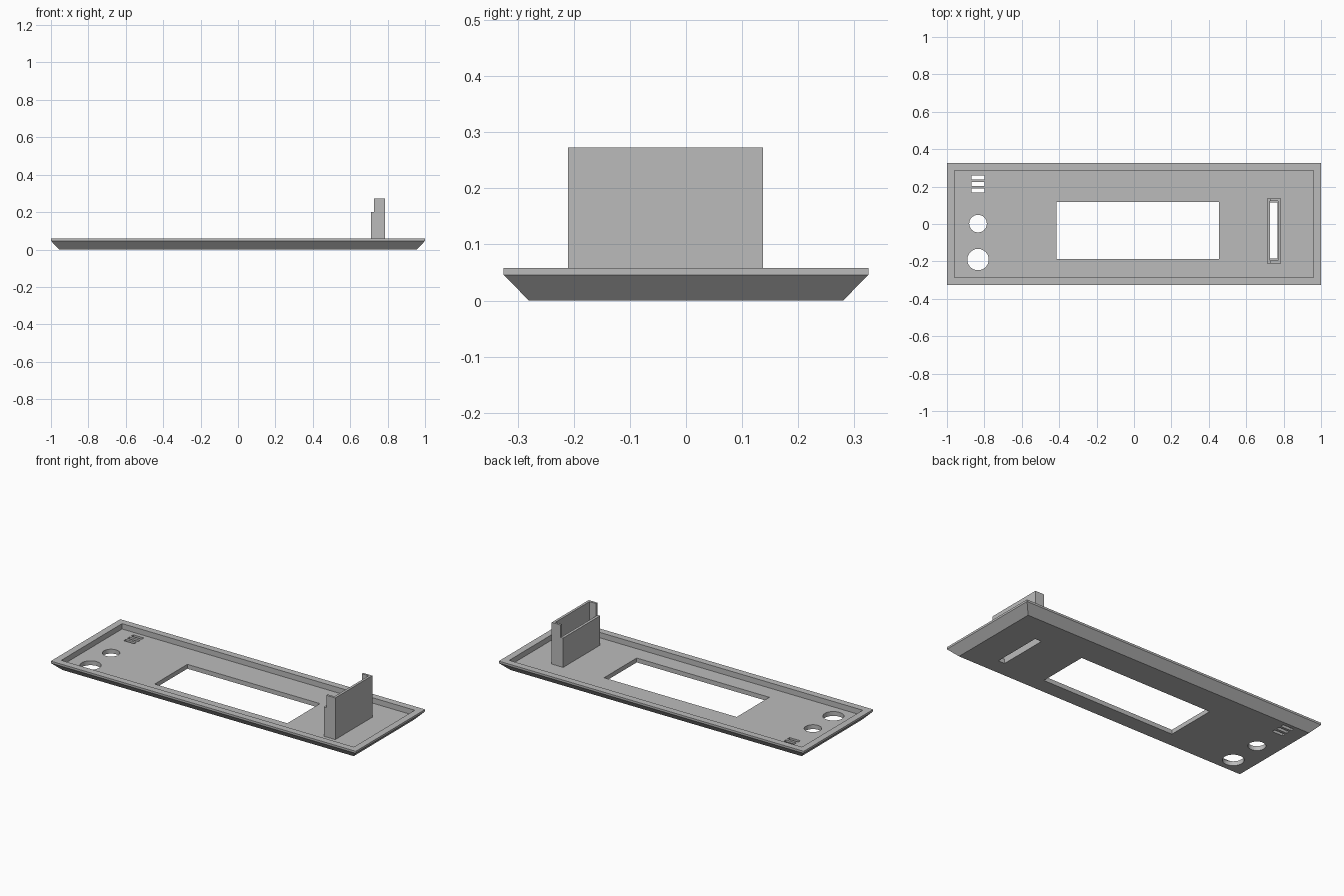
import bpy, bmesh

default = bpy.data.objects.get("Cube")
if default:
    bpy.data.objects.remove(default, do_unlink=True)

grey = bpy.data.materials.new("plain grey")
grey.use_nodes = True
GREY = (0.5, 0.5, 0.5, 1)
grey.diffuse_color = GREY
grey.node_tree.nodes["Principled BSDF"].inputs["Base Color"].default_value = GREY

FLOOR, RIM = 0.026, 0.058


def make_object(name, bm):
    bmesh.ops.recalc_face_normals(bm, faces=bm.faces)
    mesh = bpy.data.meshes.new(name)
    bm.to_mesh(mesh)
    bm.free()
    mesh.materials.append(grey)
    obj = bpy.data.objects.new(name, mesh)
    bpy.context.collection.objects.link(obj)
    return obj


def box(name, x0, x1, y0, y1, z0, z1):
    bm = bmesh.new()
    bmesh.ops.create_cube(bm, size=1)
    for v in bm.verts:
        v.co = (x1 if v.co.x > 0 else x0,
                y1 if v.co.y > 0 else y0,
                z1 if v.co.z > 0 else z0)
    return make_object(name, bm)


def cylinder(name, x, y, radius):
    bm = bmesh.new()
    bmesh.ops.create_cone(bm, cap_ends=True, segments=48, radius1=radius,
                          radius2=radius, depth=0.4)
    bmesh.ops.translate(bm, verts=bm.verts, vec=(x, y, 0))
    return make_object(name, bm)


def cut(obj, cutters):
    # Subtract every cutter, then bake the result and discard the cutters
    for c in cutters:
        c.hide_render = True
        mod = obj.modifiers.new("cut", "BOOLEAN")
        mod.operation = "DIFFERENCE"
        mod.solver = "EXACT"
        mod.object = c
    bpy.context.view_layer.update()
    graph = bpy.context.evaluated_depsgraph_get()
    baked = bpy.data.meshes.new_from_object(obj.evaluated_get(graph))
    obj.modifiers.clear()
    obj.data = baked
    for c in cutters:
        bpy.data.objects.remove(c, do_unlink=True)


# Faceplate: bevelled tray lofted through three rectangles
bm = bmesh.new()
rings = []
for hx, hy, z in ((0.955, 0.28, 0), (1, 0.325, 0.046), (1, 0.325, RIM)):
    rings.append([bm.verts.new((sx * hx, sy * hy, z))
                  for sx, sy in ((-1, -1), (1, -1), (1, 1), (-1, 1))])
bm.faces.new(rings[0])
bm.faces.new(rings[-1])
for low, high in zip(rings, rings[1:]):
    for i in range(4):
        j = (i + 1) % 4
        bm.faces.new((low[i], low[j], high[j], high[i]))
faceplate = make_object("faceplate", bm)

# Recess, display window, card slot, round holes and vent slits
cutters = [
    box("recess_cutter", -0.96, 0.96, -0.285, 0.285, FLOOR, 0.2),
    box("window_cutter", -0.415, 0.455, -0.188, 0.118, -0.1, 0.1),
    box("slot_cutter", 0.726, 0.768, -0.184, 0.114, -0.1, 0.1),
    cylinder("small_hole_cutter", -0.834, 0.002, 0.047),
    cylinder("large_hole_cutter", -0.834, -0.19, 0.057),
]
for y in (0.179, 0.214, 0.249):
    cutters.append(box("vent_cutter", -0.868, -0.798, y - 0.01, y + 0.01, -0.1, 0.1))
cut(faceplate, cutters)

# Card holder: hollow sleeve with a lowered inner wall
holder = box("card_holder", 0.71, 0.785, -0.21, 0.137, FLOOR, 0.273)
cut(holder, [
    box("cavity_cutter", 0.726, 0.77, -0.196, 0.124, -0.1, 0.4),
    box("step_cutter", 0.6, 0.726, -0.4, 0.4, 0.2, 0.4),
])
